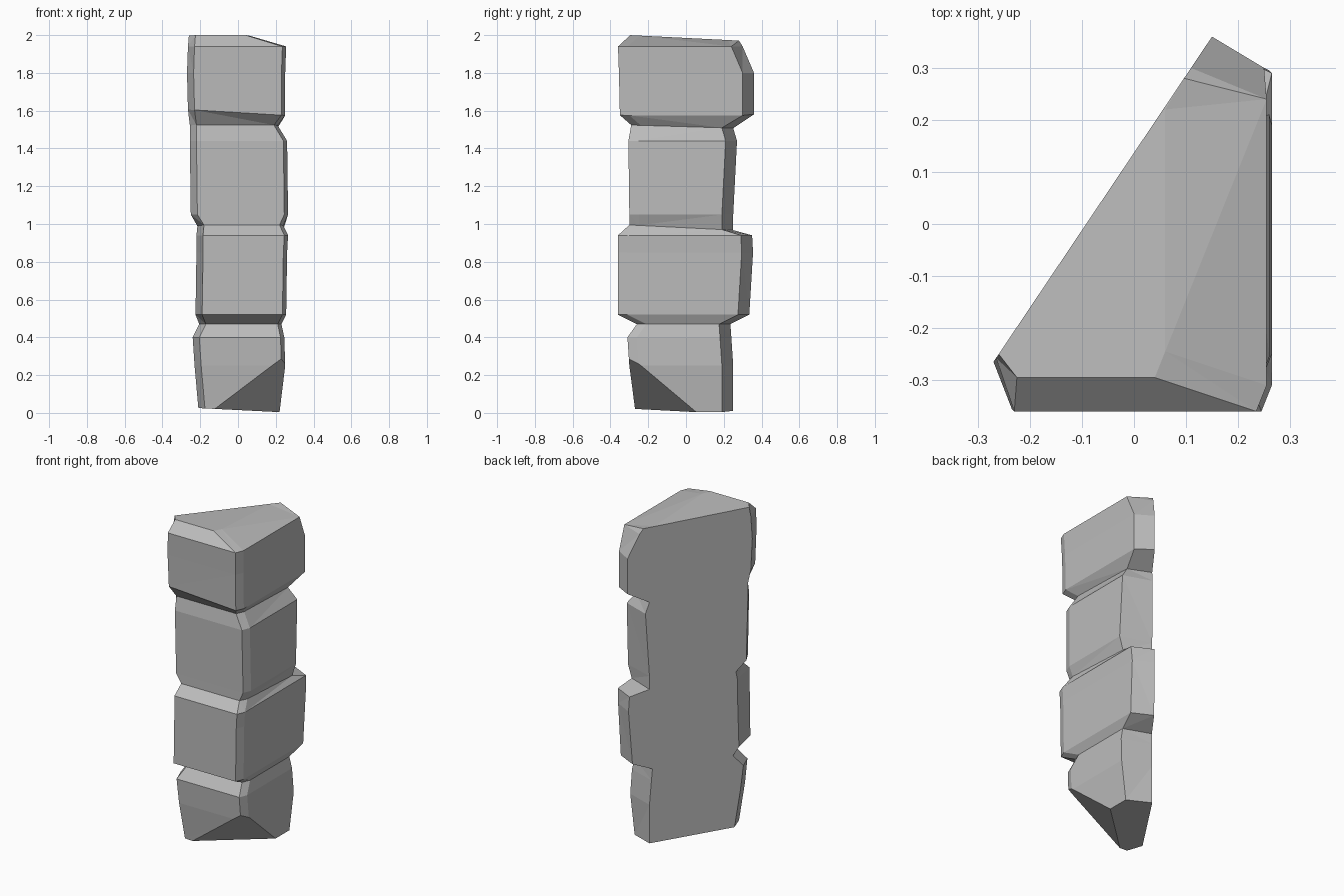
import bpy, bmesh
from mathutils import Vector, geometry

cube = bpy.data.objects.get("Cube")
if cube:
    bpy.data.objects.remove(cube, do_unlink=True)

stone = bpy.data.materials.new("grey_stone")
stone.use_nodes = True
GREY = (0.5, 0.5, 0.5, 1)
stone.diffuse_color = GREY
stone.node_tree.nodes["Principled BSDF"].inputs["Base Color"].default_value = GREY

# The long back face is one sloping plane shared by every stone
SLOPE = 0.672


def diagonal_x(y):
    return -0.26 + (y + 0.25) * SLOPE


def diagonal_y(x):
    return -0.25 + (x + 0.26) / SLOPE


def section(z, left, right, front, back, pitch=0, roll=0):
    """Wedge-shaped cross-section with worn corners, optionally tilted."""
    outline = [
        (left + 0.035, front),
        (right - 0.02, front),
        (right, front + 0.05),
        (max(right, diagonal_x(back - 0.06)), back - 0.06),
        (diagonal_x(back), back),
        (left, diagonal_y(left)),
    ]
    return [Vector((x, y, z + pitch * y + roll * x)) for x, y in outline]


def make_stone(name, sections, cap_bottom=False, cap_top=False, chip=None):
    bm = bmesh.new()
    rings = [[bm.verts.new(p) for p in s] for s in sections]
    for low, high in zip(rings, rings[1:]):
        for i in range(len(low)):
            j = (i + 1) % len(low)
            bm.faces.new((low[i], low[j], high[j], high[i]))
    if cap_bottom:
        bm.faces.new(rings[0][::-1])
    if cap_top:
        bm.faces.new(rings[-1])
    bmesh.ops.triangulate(bm, faces=bm.faces[:])
    if chip:
        normal = geometry.normal(chip)
        cut = bmesh.ops.bisect_plane(
            bm, geom=bm.verts[:] + bm.edges[:] + bm.faces[:], dist=1e-5,
            plane_co=chip[0], plane_no=normal, clear_outer=True)
        edges = [e for e in cut["geom_cut"] if isinstance(e, bmesh.types.BMEdge)]
        bmesh.ops.contextual_create(bm, geom=edges)
    bmesh.ops.recalc_face_normals(bm, faces=bm.faces[:])
    mesh = bpy.data.meshes.new(name)
    bm.to_mesh(mesh)
    bm.free()
    mesh.materials.append(stone)
    bpy.context.collection.objects.link(bpy.data.objects.new(name, mesh))


# Narrow joints between neighbouring stones
low_joint = section(0.47, -0.205, 0.23, -0.26, 0.235)
mid_joint = section(0.98, -0.215, 0.24, -0.30, 0.25, pitch=-0.05)
high_joint = section(1.515, -0.255, 0.21, -0.29, 0.25, pitch=-0.03)

# Foot stone with its front corner broken off
make_stone("foot_stone", [
    section(0.015, -0.21, 0.22, -0.27, 0.25, roll=-0.05),
    section(0.25, -0.23, 0.25, -0.30, 0.25),
    section(0.40, -0.24, 0.245, -0.31, 0.24),
    low_joint,
], cap_bottom=True, chip=[Vector((0.22, -0.29, 0.27)),
                          Vector((-0.11, -0.27, 0.03)),
                          Vector((0.22, 0.06, 0))])

# Wide lower stone
make_stone("lower_stone", [
    low_joint,
    section(0.52, -0.225, 0.255, -0.36, 0.335),
    section(0.85, -0.22, 0.26, -0.36, 0.355),
    section(0.94, -0.22, 0.265, -0.36, 0.35),
    mid_joint,
])

# Narrower upper stone
make_stone("upper_stone", [
    mid_joint,
    section(1.05, -0.25, 0.265, -0.30, 0.25),
    section(1.44, -0.255, 0.26, -0.305, 0.27),
    high_joint,
])

# Wide top stone with a sloping crown
make_stone("top_stone", [
    high_joint,
    section(1.59, -0.265, 0.25, -0.35, 0.36, roll=-0.06),
    section(1.80, -0.27, 0.25, -0.355, 0.36),
    section(1.94, -0.265, 0.255, -0.36, 0.30),
    section(1.985, -0.26, 0.06, -0.295, 0.28, pitch=-0.05),
], cap_top=True)
